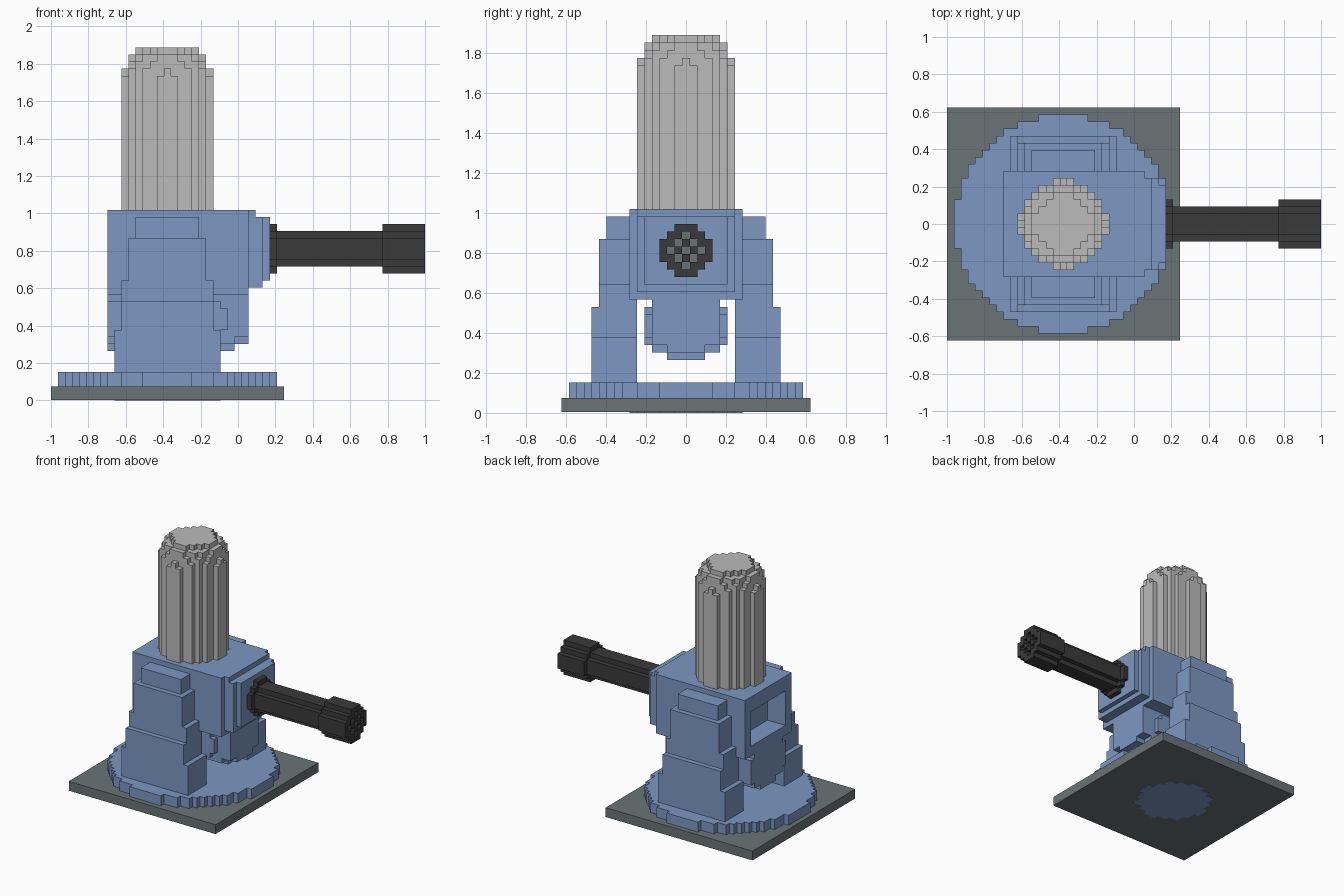
import bpy, bmesh, math

if "Cube" in bpy.data.objects:
    bpy.data.objects.remove(bpy.data.objects["Cube"])

V = 2 / 53        # size of one block; the model is 53 blocks long
CX = 16.5         # centre of the base and column, in blocks from the left end
BARREL_Z = 21.5   # height of the barrel axis, in blocks


def material(name, rgb):
    linear = [((c / 255 + 0.055) / 1.055) ** 2.4 for c in rgb] + [1]
    m = bpy.data.materials.new(name)
    m.use_nodes = True
    m.diffuse_color = linear
    m.node_tree.nodes["Principled BSDF"].inputs["Base Color"].default_value = linear
    return m


BLUE = material("steel blue", (124, 152, 195))
SLATE = material("slate grey", (107, 116, 118))
LIGHT = material("light grey", (187, 187, 187))
DARK = material("dark grey", (58, 58, 58))


def prism(bm, outline, axis, lo, hi):
    """Extrude a flat outline (block units) along x or z."""
    def point(a, b):
        i, j, k = (lo, a, b) if axis == "x" else (a, b, lo)
        return (-1 + i * V, j * V, k * V)
    face = bm.faces.new([bm.verts.new(point(a, b)) for a, b in outline])
    made = bmesh.ops.extrude_face_region(bm, geom=[face])["geom"]
    d = (hi - lo) * V
    bmesh.ops.translate(bm, verts=[g for g in made if isinstance(g, bmesh.types.BMVert)],
                        vec=(d, 0, 0) if axis == "x" else (0, 0, d))


def box(bm, i0, i1, j0, j1, k0, k1):
    prism(bm, [(i0, j0), (i1, j0), (i1, j1), (i0, j1)], "z", k0, k1)


def stepped(widths, centre, start):
    """Stepped outline from half-widths of successive one-block rows."""
    right = []
    for n, w in enumerate(widths):
        if n and widths[n - 1] == w:
            right.pop()
        else:
            right.append((w, start + n))
        right.append((w, start + n + 1))
    return [(centre + w, b) for w, b in right] + [(centre - w, b) for w, b in reversed(right)]


def disc(r2, ca, cb):
    """Blocky circle whose squared radius is r2 blocks."""
    n = math.isqrt(r2)
    return stepped([math.isqrt(r2 - k * k) + 0.5 for k in range(-n, n + 1)], ca, cb - n - 0.5)


def finish(name, bm, mat):
    bmesh.ops.recalc_face_normals(bm, faces=bm.faces)
    mesh = bpy.data.meshes.new(name)
    bm.to_mesh(mesh)
    bm.free()
    mesh.materials.append(mat)
    bpy.context.collection.objects.link(bpy.data.objects.new(name, mesh))


# Square base slab with a round inlay underneath
bm = bmesh.new()
box(bm, 0, 33, -16.5, 16.5, 0.1, 2)
finish("base_slab", bm, SLATE)

bm = bmesh.new()
prism(bm, disc(50, CX, 0), "z", 0, 0.15)
finish("base_inlay", bm, BLUE)

# Round turntable
bm = bmesh.new()
prism(bm, disc(235, CX, 0), "z", 2, 4)
finish("turntable", bm, BLUE)

# Stepped support legs on both sides: z range, half length, outer y
tiers = [(4, 10, 7.5, 12.5), (10, 14, 6.5, 12.5), (14, 17, 6.5, 11.5),
         (17, 23, 5.5, 11.5), (23, 26, 4.5, 10.5)]
for name, side in (("front_leg", -1), ("back_leg", 1)):
    bm = bmesh.new()
    for k0, k1, half, out in tiers:
        j0, j1 = sorted((side * 6.5, side * out))
        box(bm, CX - half, CX + half, j0, j1, k0, k1)
    finish(name, bm, BLUE)

# Turret housing, rounded in steps towards the barrel: x range, half y, z range
bm = bmesh.new()
for i0, i1, j, k0, k1 in [(12, 28, 7.5, 15, 27), (28, 29, 6.5, 16, 27),
                          (29, 30, 6.5, 16, 26), (30, 31, 5.5, 17, 26)]:
    box(bm, i0, i1, -j, j, k0, k1)
# Frame around the recess at the rear end
box(bm, 8, 12, -7.5, 7.5, 15, 17)
box(bm, 8, 12, -7.5, 7.5, 24, 27)
box(bm, 8, 12, -7.5, -5.5, 17, 24)
box(bm, 8, 12, 5.5, 7.5, 17, 24)
finish("turret_housing", bm, BLUE)

# Drum slung between the legs, narrowing at the barrel end
bm = bmesh.new()
for i0, i1, start, widths in [
        (8, 24, 7, [2.5, 4.5] + [5.5] * 5 + [4.5]),
        (24, 25, 7, [2.5, 4.5, 4.5] + [5.5] * 3 + [4.5] * 2),
        (25, 26, 7, [2.5] + [4.5] * 7),
        (26, 28, 8, [2.5] + [4.5] * 6)]:
    prism(bm, stepped(widths, 0, start), "x", i0, i1)
finish("drum", bm, BLUE)

# Column with a domed top
bm = bmesh.new()
for k0, k1, r2 in [(27, 46, 37), (46, 47, 36), (47, 48, 32), (48, 49, 26), (49, 50, 17)]:
    prism(bm, disc(r2, CX, 0), "z", k0, k1)
finish("column", bm, LIGHT)

# Barrel: flange, shaft and solid rear of the muzzle
bm = bmesh.new()
for i0, i1, r2 in [(31, 32, 10), (32, 47, 5), (47, 50, 10)]:
    prism(bm, disc(r2, 0, BARREL_Z), "x", i0, i1)
finish("barrel", bm, DARK)

# Muzzle end with a checkered set of bores, grey at the bottom
muzzle, bores = bmesh.new(), bmesh.new()
for a in range(-3, 4):
    for b in range(-3, 4):
        if a * a + b * b > 10:
            continue
        reach = abs(a) + abs(b)
        cell = (a - 0.5, a + 0.5, BARREL_Z + b - 0.5, BARREL_Z + b + 0.5)
        if reach <= 2 and reach % 2 == 0:
            box(bores, 50, 50.1, *cell)
        else:
            box(muzzle, 50, 53, *cell)
finish("muzzle", muzzle, DARK)
finish("bore_ends", bores, SLATE)
